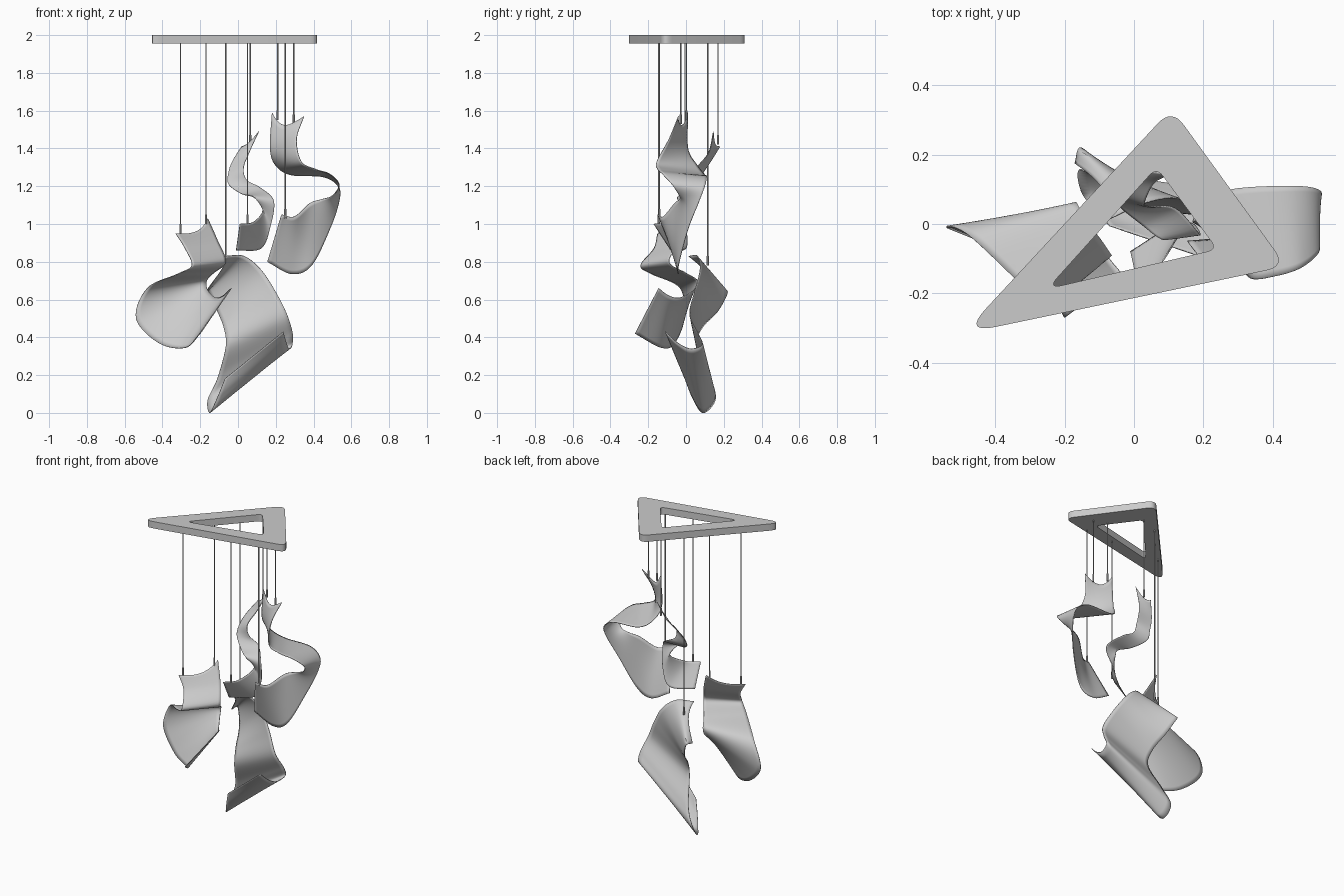
import bpy, bmesh
from mathutils import Vector

cube = bpy.data.objects.get("Cube")
if cube:
    bpy.data.objects.remove(cube, do_unlink=True)


def make_material(name, colour):
    mat = bpy.data.materials.new(name)
    mat.use_nodes = True
    mat.diffuse_color = colour
    mat.node_tree.nodes["Principled BSDF"].inputs["Base Color"].default_value = colour
    return mat


GREY = make_material("light grey", (.6, .6, .6, 1))


def add_object(name, bm):
    bmesh.ops.recalc_face_normals(bm, faces=bm.faces)
    mesh = bpy.data.meshes.new(name)
    bm.to_mesh(mesh)
    bm.free()
    mesh.materials.append(GREY)
    obj = bpy.data.objects.new(name, mesh)
    bpy.context.collection.objects.link(obj)
    bpy.ops.object.select_all(action="DESELECT")
    bpy.context.view_layer.objects.active = obj
    obj.select_set(True)
    bpy.ops.object.shade_smooth_by_angle()
    return obj


def spline(points, t):
    """Smooth curve through the points, with t from 0 to 1."""
    pts = [Vector(p) for p in points]
    pts = [2 * pts[0] - pts[1]] + pts + [2 * pts[-1] - pts[-2]]
    spans = len(pts) - 3
    i = min(int(t * spans), spans - 1)
    f = t * spans - i
    a, b, c, d = pts[i:i + 4]
    return b + .5 * f * (c - a + f * (2 * a - 5 * b + 4 * c - d + f * (3 * (b - c) + d - a)))


def add_sheet(name, edge_a, edge_b, dip, rows=64, cols=14):
    """Curved sheet ruled between two flowing edges, scooped at its start."""
    bm = bmesh.new()
    grid = []
    for j in range(cols + 1):
        s = j / cols
        start = dip * 4 * s * (1 - s)
        column = []
        for i in range(rows + 1):
            t = start + (1 - start) * i / rows
            column.append(bm.verts.new(spline(edge_a, t).lerp(spline(edge_b, t), s)))
        grid.append(column)
    for left, right in zip(grid, grid[1:]):
        for i in range(rows):
            bm.faces.new((left[i], left[i + 1], right[i + 1], right[i]))
    obj = add_object(name, bm)
    thick = obj.modifiers.new("thickness", "SOLIDIFY")
    thick.thickness = .004
    thick.offset = 0


def rounded(corners, steps=8):
    """Outline with each corner (x, y, cut length) replaced by a short curve."""
    pts = [Vector(c[:2]) for c in corners]
    outline = []
    for i, p in enumerate(pts):
        cut = corners[i][2]
        a = p + (pts[i - 1] - p).normalized() * cut
        b = p + (pts[(i + 1) % len(pts)] - p).normalized() * cut
        for k in range(steps + 1):
            f = k / steps
            outline.append(a.lerp(p, f).lerp(p.lerp(b, f), f))
    return outline


# Ceiling frame: rounded triangle with a triangular opening
TOP, UNDER = 2.0, 1.955
bm = bmesh.new()
outer = rounded([(-.495, -.317, .1), (.44, -.122, .06), (.109, .334, .06)])
inner = rounded([(-.25, -.187, .045), (.24, -.073, .03), (.065, .163, .03)])
rings = [[bm.verts.new((p.x, p.y, z)) for p in line]
         for line, z in ((outer, TOP), (outer, UNDER), (inner, UNDER), (inner, TOP))]
count = len(outer)
for r in range(4):
    one, two = rings[r], rings[(r + 1) % 4]
    for i in range(count):
        k = (i + 1) % count
        bm.faces.new((one[i], one[k], two[k], two[i]))
add_object("ceiling_frame", bm)

# Left sheet: stepped fold above a scoop that curls forward
add_sheet("left_sheet",
          [(-.16, .02, 1.03), (-.107, -.03, .91), (-.065, -.09, .8), (-.13, 0, .74),
           (-.165, .06, .7), (-.16, .04, .65), (-.12, -.03, .61), (-.08, -.09, .62),
           (-.035, -.145, .66)],
          [(-.33, -.15, .95), (-.28, -.17, .87), (-.245, -.24, .78), (-.32, -.18, .735),
           (-.48, -.03, .66), (-.54, -.01, .5), (-.42, -.06, .37), (-.28, -.13, .345),
           (-.2, -.27, .42)], .04)

# Lower sheet: domed top, long drop and a slanting trough
add_sheet("lower_sheet",
          [(-.07, .015, .83), (.03, .06, .83), (.12, .075, .76), (.2, .045, .64),
           (.26, .02, .52), (.29, .065, .42), (.287, .085, .36), (.27, .02, .34),
           (.255, -.05, .375), (.24, -.11, .43)],
          [(-.17, .175, .64), (-.155, .22, .64), (-.11, .17, .54), (-.075, .085, .45),
           (-.065, .055, .35), (-.11, .13, .18), (-.16, .155, .07), (-.15, .09, 0),
           (-.11, .035, .08), (-.07, -.005, .18)], .04)

# Right sheet: upright tab, sideways sweep and a returning panel
add_sheet("right_sheet",
          [(.35, -.04, 1.57), (.31, -.09, 1.45), (.335, -.155, 1.33), (.41, -.15, 1.29),
           (.485, -.125, 1.265), (.535, -.075, 1.21), (.5, -.035, 1.15), (.44, -.035, 1.13),
           (.38, -.06, 1.11), (.3, -.12, 1.04), (.23, -.15, 1.05)],
          [(.18, .01, 1.59), (.17, .01, 1.4), (.2, .06, 1.31), (.28, .1, 1.26),
           (.45, .11, 1.25), (.53, .1, 1.2), (.535, .07, 1.12), (.485, .01, .97),
           (.39, -.04, .78), (.285, -.04, .735), (.155, -.05, .8)], .035)

# Middle sheet: narrow twisting ribbon
add_sheet("middle_sheet",
          [(.11, .145, 1.49), (.06, .12, 1.38), (.03, .06, 1.3), (.045, .05, 1.235),
           (.12, .045, 1.19), (.19, -.03, 1.12), (.17, 0, .98), (.12, 0, .87),
           (-.01, -.08, .86)],
          [(.02, .18, 1.41), (-.03, .13, 1.33), (-.05, .09, 1.27), (-.05, .06, 1.21),
           (.02, 0, 1.16), (.085, -.045, 1.14), (.13, -.02, 1.07), (.08, -.11, 1.01),
           (.01, -.17, 1)], .03)


def add_rod(bm, x, y, low, high, radius):
    made = bmesh.ops.create_cone(bm, cap_ends=True, segments=8, radius1=radius,
                                 radius2=radius, depth=high - low)
    bmesh.ops.translate(bm, verts=made["verts"], vec=(x, y, (low + high) / 2))


# Hanging wires, each with a small clamp at its lower end
WIRES = {
    "left_sheet_outer": (-.305, -.14, .95), "left_sheet_inner": (-.17, -.005, 1),
    "lower_sheet": (-.065, .115, .78), "middle_sheet_low": (.05, -.145, 1),
    "middle_sheet_high": (.065, .17, 1.42), "right_sheet_back": (.21, .003, 1.55),
    "right_sheet_low": (.25, -.14, 1.03), "right_sheet_front": (.295, -.028, 1.53),
}
for name, (x, y, low) in WIRES.items():
    bm = bmesh.new()
    add_rod(bm, x, y, low, UNDER + .01, .0033)
    add_rod(bm, x, y, low, low + .05, .0055)
    add_object(name + "_wire", bm)
